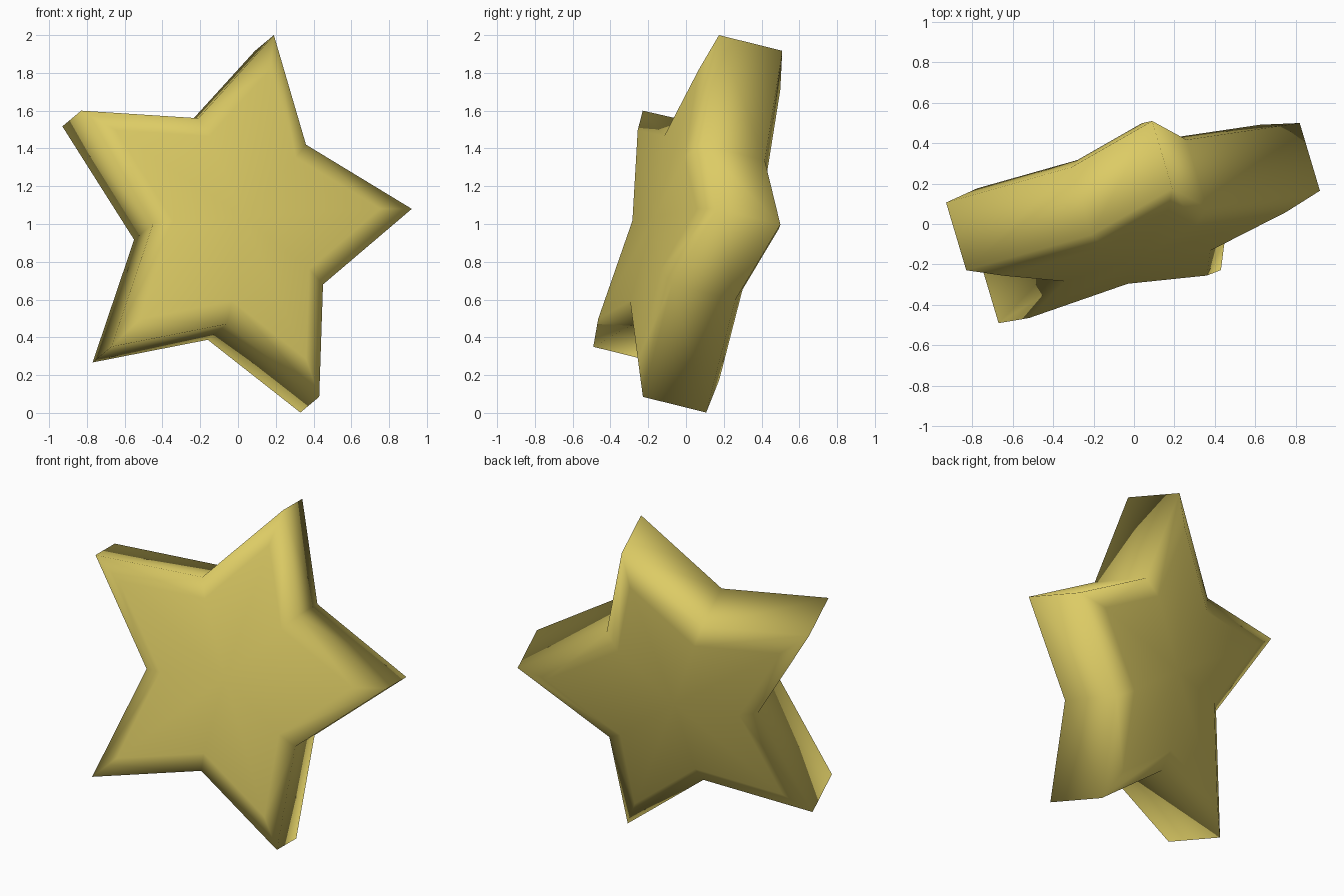
import bpy, bmesh
from mathutils import Vector

if "Cube" in bpy.data.objects:
    bpy.data.objects.remove(bpy.data.objects["Cube"])

# Front outline of the tilted star as (x, z); y follows from the tilted plane
outline = [(0.19, 2.0), (0.36, 1.42), (0.92, 1.08), (0.45, 0.68), (0.43, 0.085),
           (-0.06, 0.47), (-0.67, 0.35), (-0.45, 1.0), (-0.83, 1.60), (-0.21, 1.56)]
depth = Vector((-0.10, 0.335, -0.083))      # front to back thickness
normal = depth.normalized()
PLANE, INSET, BULGE = -0.352, 0.8, 0.052


def on_plane(x, z):
    return Vector((x, (PLANE - normal.x * x - normal.z * z) / normal.y, z))


front = [on_plane(x, z) for x, z in outline]
back = [p + depth for p in front]
bm = bmesh.new()


# One puffed star side: rim, raised inset ring and centre fan
def star_side(points, push):
    n = len(points)
    centre = sum(points, Vector()) / n
    rim = [bm.verts.new(p) for p in points]
    ring = [bm.verts.new(centre.lerp(p, INSET) + push) for p in points]
    mid = bm.verts.new(centre + push)
    for i in range(n):
        j = (i + 1) % n
        bm.faces.new((rim[i], rim[j], ring[j], ring[i]))
        bm.faces.new((ring[i], ring[j], mid))
    return rim


rim_f = star_side(front, -normal * BULGE)
rim_b = star_side(back, normal * BULGE)

# Side walls
for i in range(len(rim_f)):
    j = (i + 1) % len(rim_f)
    bm.faces.new((rim_f[i], rim_b[i], rim_b[j], rim_f[j]))
bmesh.ops.recalc_face_normals(bm, faces=bm.faces)
for f in bm.faces:
    f.smooth = True

mesh = bpy.data.meshes.new("star")
bm.to_mesh(mesh)
bm.free()
star = bpy.data.objects.new("star", mesh)
bpy.context.collection.objects.link(star)

gold = bpy.data.materials.new("soft gold")
gold.diffuse_color = (0.72, 0.60, 0.13, 1)
gold.use_nodes = True
gold.node_tree.nodes["Principled BSDF"].inputs["Base Color"].default_value = gold.diffuse_color
mesh.materials.append(gold)
